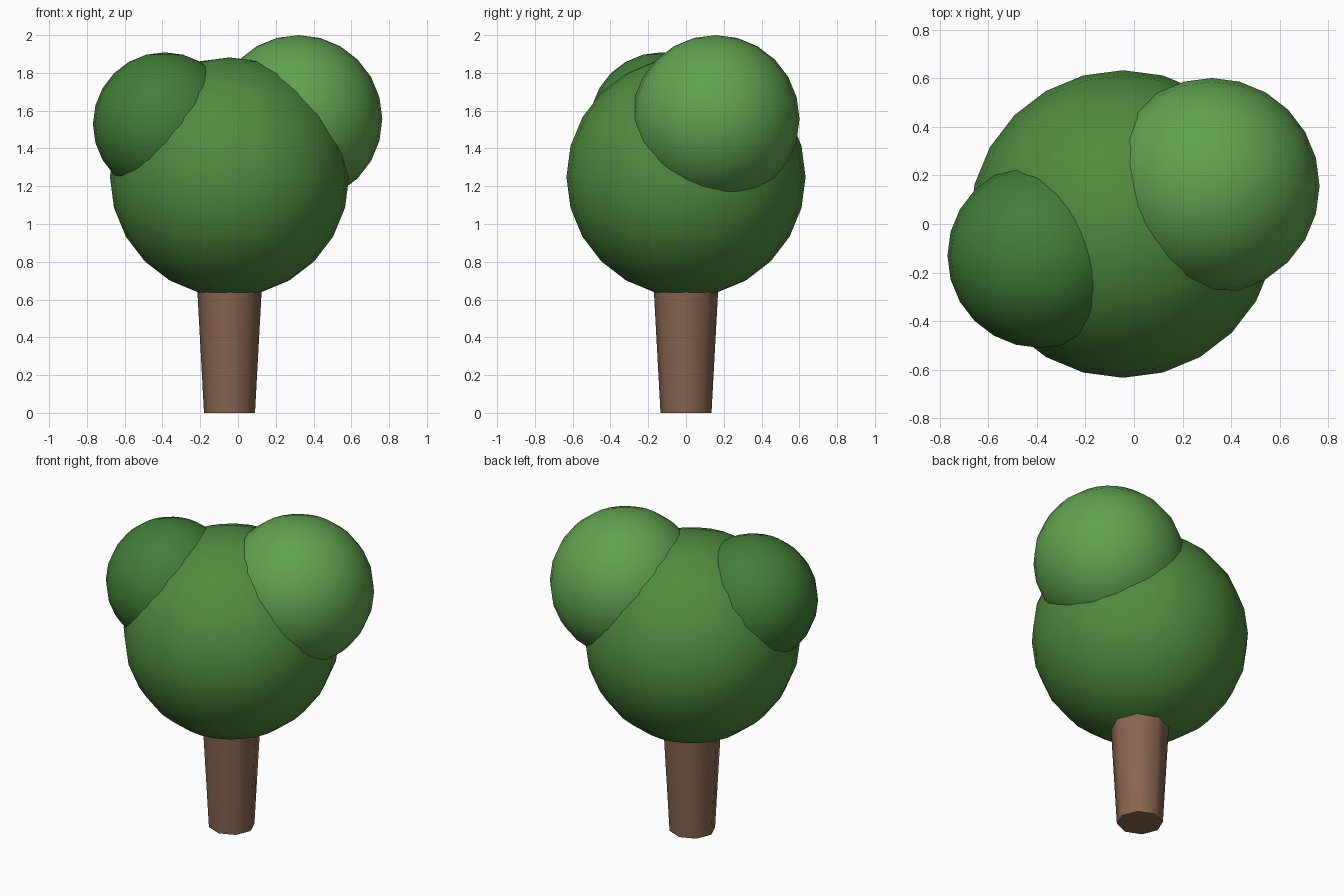
import bpy
from math import radians

if "Cube" in bpy.data.objects:
    bpy.data.objects.remove(bpy.data.objects["Cube"])


def finish(name, color, angle):
    ob = bpy.context.object
    ob.name = name
    mat = bpy.data.materials.new(name + "_color")
    mat.diffuse_color = (*color, 1)
    mat.use_nodes = True
    mat.node_tree.nodes["Principled BSDF"].inputs["Base Color"].default_value = mat.diffuse_color
    ob.data.materials.append(mat)
    bpy.ops.object.shade_smooth_by_angle(angle=radians(angle))
    return ob


def foliage(name, center, radius, color):
    bpy.ops.mesh.primitive_uv_sphere_add(segments=24, ring_count=12,
                                         radius=radius, location=center)
    return finish(name, color, 60)


# Trunk: eight-sided, flaring upward into the crown
TRUNK_TOP = 0.9
bpy.ops.mesh.primitive_cone_add(vertices=8, radius1=0.135, radius2=0.184,
                                depth=TRUNK_TOP,
                                location=(-0.045, 0, TRUNK_TOP / 2))
finish("trunk", (0.25, 0.13, 0.08), 60)

# Crown: one large ball with a lighter and a darker ball on its shoulders
foliage("crown_main", (-0.045, 0, 1.249), 0.633, (0.08, 0.26, 0.05))
foliage("crown_right", (0.32, 0.157, 1.556), 0.444, (0.12, 0.36, 0.08))
foliage("crown_left", (-0.388, -0.13, 1.529), 0.38, (0.055, 0.21, 0.04))
